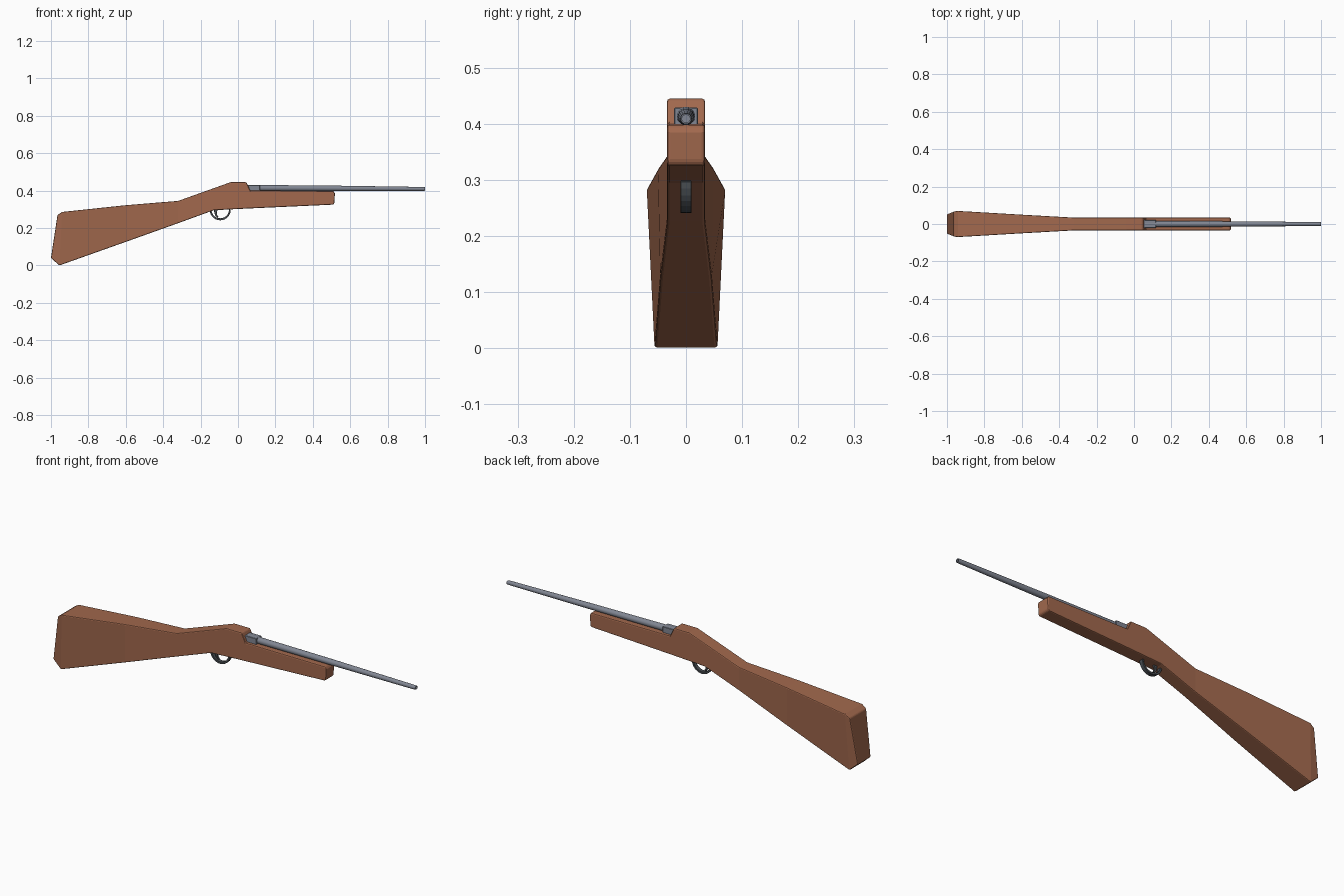
import bpy, bmesh, math

if "Cube" in bpy.data.objects:
    bpy.data.objects.remove(bpy.data.objects["Cube"])


def material(name, rgb):
    m = bpy.data.materials.new(name)
    m.diffuse_color = (*rgb, 1)
    m.use_nodes = True
    m.node_tree.nodes["Principled BSDF"].inputs["Base Color"].default_value = m.diffuse_color
    return m


WOOD = material("wood", (0.36, 0.14, 0.075))
STEEL = material("steel", (0.22, 0.24, 0.29))
DARK = material("dark_steel", (0.07, 0.08, 0.09))


def finish(name, bm, mat, bevel=0, segments=2):
    bmesh.ops.recalc_face_normals(bm, faces=bm.faces)
    mesh = bpy.data.meshes.new(name)
    bm.to_mesh(mesh)
    bm.free()
    ob = bpy.data.objects.new(name, mesh)
    bpy.context.collection.objects.link(ob)
    mesh.materials.append(mat)
    if bevel:
        mod = ob.modifiers.new("bevel", "BEVEL")
        mod.width = bevel
        mod.segments = segments
        mod.limit_method = 'ANGLE'
        mod.angle_limit = math.radians(40)
    return ob


def loft(name, rings, mat, bevel=0, segments=2):
    """Skin closed rings of equal length and cap both ends."""
    bm = bmesh.new()
    loops = [[bm.verts.new(p) for p in ring] for ring in rings]
    n = len(loops[0])
    for a, b in zip(loops, loops[1:]):
        for i in range(n):
            j = (i + 1) % n
            bm.faces.new((a[i], a[j], b[j], b[i]))
    bm.faces.new(loops[0])
    bm.faces.new(loops[-1])
    return finish(name, bm, mat, bevel, segments)


def slab(name, outline, half, mat, bevel=0):
    """Extrude an x-z outline across y."""
    return loft(name, [[(x, y, z) for x, z in outline] for y in (-half, half)],
                mat, bevel, 1)


# Stock: top x, top z, bottom x, bottom z, top half width, bottom half width
stations = [
    (-0.965, 0.270, -1.000, 0.040, 0.067, 0.053),
    (-0.940, 0.286, -0.955, 0.000, 0.070, 0.056),
    (-0.600, 0.322, -0.600, 0.126, 0.050, 0.046),
    (-0.320, 0.345, -0.320, 0.226, 0.034, 0.034),
    (-0.040, 0.445, -0.130, 0.295, 0.034, 0.034),
    (0.045, 0.445, 0.045, 0.304, 0.034, 0.034),
    (0.066, 0.400, 0.066, 0.305, 0.034, 0.034),
    (0.510, 0.398, 0.508, 0.325, 0.034, 0.034),
    (0.518, 0.385, 0.515, 0.332, 0.033, 0.033),
]
loft("stock", [[(xt, -wt, zt), (xt, wt, zt), (xb, wb, zb), (xb, -wb, zb)]
               for xt, zt, xb, zb, wt, wb in stations], WOOD, 0.005)

# Barrel: tapered tube with a recessed bore at the muzzle
SIDES = 20


def circle(x, z, r):
    return [(x, r * math.cos(2 * math.pi * i / SIDES),
             z + r * math.sin(2 * math.pi * i / SIDES)) for i in range(SIDES)]


barrel = loft("barrel", [circle(*c) for c in (
    (0.06, 0.414, 0.0165), (0.52, 0.412, 0.0145), (0.99, 0.409, 0.0105),
    (1.0, 0.409, 0.0095), (1.0, 0.409, 0.007), (0.95, 0.409, 0.007))], STEEL)
bpy.context.view_layer.objects.active = barrel
barrel.select_set(True)
bpy.ops.object.shade_smooth_by_angle(angle=math.radians(30))

# Breech block
slab("breech_block", [(0.052, 0.397), (0.117, 0.397), (0.117, 0.429), (0.052, 0.429)],
     0.021, STEEL, 0.0015)

# Trigger guard: half ring below the stock
def arc(r, z):
    return [(-0.095 + r * math.cos(a), z + r * math.sin(a))
            for a in (math.pi + math.pi * i / 14 for i in range(15))]


slab("trigger_guard", arc(0.056, 0.297) + arc(0.047, 0.299)[::-1], 0.010, DARK, 0.001)

# Trigger: curved tongue inside the guard
slab("trigger", [(-0.128, 0.305), (-0.106, 0.305), (-0.113, 0.285), (-0.112, 0.270),
                 (-0.104, 0.258), (-0.112, 0.257), (-0.122, 0.268), (-0.127, 0.285)],
     0.005, DARK, 0.001)
